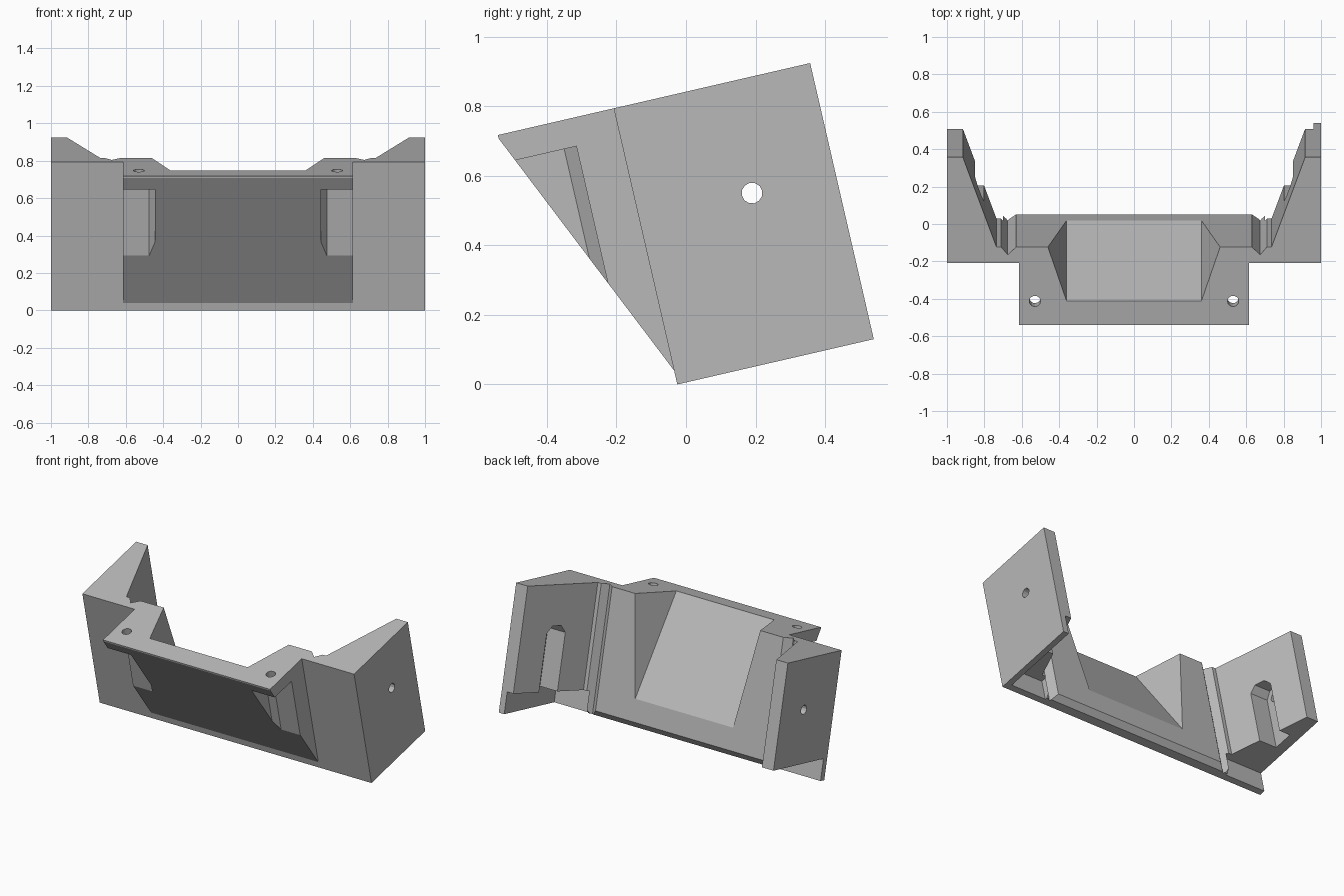
import bpy, bmesh, math
from mathutils import Vector, Matrix

cube = bpy.data.objects.get("Cube")
if cube:
    bpy.data.objects.remove(cube, do_unlink=True)

grey = bpy.data.materials.new("mid grey")
grey.use_nodes = True
grey.diffuse_color = (0.48, 0.48, 0.48, 1)
grey.node_tree.nodes["Principled BSDF"].inputs["Base Color"].default_value = (0.48, 0.48, 0.48, 1)


def make(name, bm):
    bmesh.ops.recalc_face_normals(bm, faces=bm.faces)
    mesh = bpy.data.meshes.new(name)
    bm.to_mesh(mesh)
    bm.free()
    mesh.materials.append(grey)
    obj = bpy.data.objects.new(name, mesh)
    bpy.context.collection.objects.link(obj)
    return obj


def prism(name, profile, axis, lo, hi):
    """Extrude a profile: (depth, height) along x, or (x, depth) along height."""
    bm = bmesh.new()
    place = (lambda p, t: (t, *p)) if axis == "x" else (lambda p, t: (*p, t))
    base = bm.faces.new([bm.verts.new(place(p, lo)) for p in profile])
    grown = bmesh.ops.extrude_face_region(bm, geom=[base])["geom"]
    shift = Vector(place((0, 0), hi - lo))
    bmesh.ops.translate(bm, vec=shift, verts=[v for v in grown if isinstance(v, bmesh.types.BMVert)])
    return make(name, bm)


def hull(name, points):
    bm = bmesh.new()
    for p in points:
        bm.verts.new(p)
    bmesh.ops.convex_hull(bm, input=bm.verts)
    return make(name, bm)


def circle(cx, cy, r, n=12):
    return [(cx + r * math.cos(math.tau * i / n), cy + r * math.sin(math.tau * i / n)) for i in range(n)]


def combine(target, tool, operation="DIFFERENCE"):
    mod = target.modifiers.new("cut", "BOOLEAN")
    mod.operation, mod.solver, mod.object = operation, "EXACT", tool
    bpy.context.view_layer.objects.active = target
    bpy.ops.object.modifier_apply(modifier=mod.name)
    bpy.data.objects.remove(tool, do_unlink=True)


HEIGHT, DEPTH, BACK, OUT = 0.815, 0.58, 0.087, 0.1

# Back plate with splayed side arms and corner grooves
half = [(1, 0), (1, DEPTH), (0.915, DEPTH), (0.735, BACK), (0.71, BACK), (0.675, 0.045), (0.63, BACK)]
plan = half + [(-x, u) for x, u in reversed(half)]
bracket = prism("bracket", plan, "z", 0, HEIGHT)

# Overhanging front wedge
wedge = [(0, 0.041), (-0.342, 0.805), (-0.342, HEIGHT), (0.05, HEIGHT), (0.05, 0.041)]
combine(bracket, prism("front_wedge", wedge, "x", -0.615, 0.615), "UNION")

# Sloping scoop in the rear, with splayed sides
scoop = [(s * x, u, w) for s in (-1, 1)
         for x, u, w in ((0.36, -0.257, 0.915), (0.51, 0.187, 0.915), (0.36, 0.187, -0.034))]
combine(bracket, hull("scoop_cutter", scoop))

# Chamfer along the rear bottom edge of the plate
combine(bracket, prism("chamfer_cutter", [(0.045, -0.01), (OUT, -0.01), (OUT, 0.05)], "x", -0.7, 0.7))

for s in (-1, 1):
    # Screw pocket under the flange, open at the side
    pocket = [(s * x, u) for x, u in ((0.445, -0.5), (0.445, -0.165), (0.475, -0.129), (0.7, -0.129), (0.7, -0.5))]
    combine(bracket, prism("pocket_cutter", pocket, "z", 0.1, 0.733))
    # Flange screw hole
    combine(bracket, prism("screw_cutter", circle(s * 0.53, -0.21, 0.03), "z", 0.6, 0.9))
    # Relief under the arm: the left arm keeps a thin outer fin
    outer = 0.96 if s > 0 else 1.1
    relief = [(s * 0.7, 0.04), (s * outer, 0.04), (s * outer, 0.7), (s * 0.7, 0.7)]
    combine(bracket, prism("relief_cutter", relief, "z", -0.1, 0.14))
    # Keyhole slot in the inner face, and the pin hole through it
    slot = [(0.27, 0.05), (0.4, 0.05), (0.4, 0.51), (0.365, 0.555), (0.305, 0.555), (0.27, 0.51)]
    combine(bracket, prism("slot_cutter", slot, "x", *sorted((s * 0.5, s * 0.93))))
    combine(bracket, prism("pin_cutter", circle(0.333, 0.488, 0.03), "x", *sorted((s * 0.8, s * 1.1))))

# Lean the whole bracket back onto its front lower edge
bracket.data.transform(Matrix.Translation((0, -0.025, 0)) @ Matrix.Rotation(math.radians(12.98), 4, "X"))
bracket.data.update()
